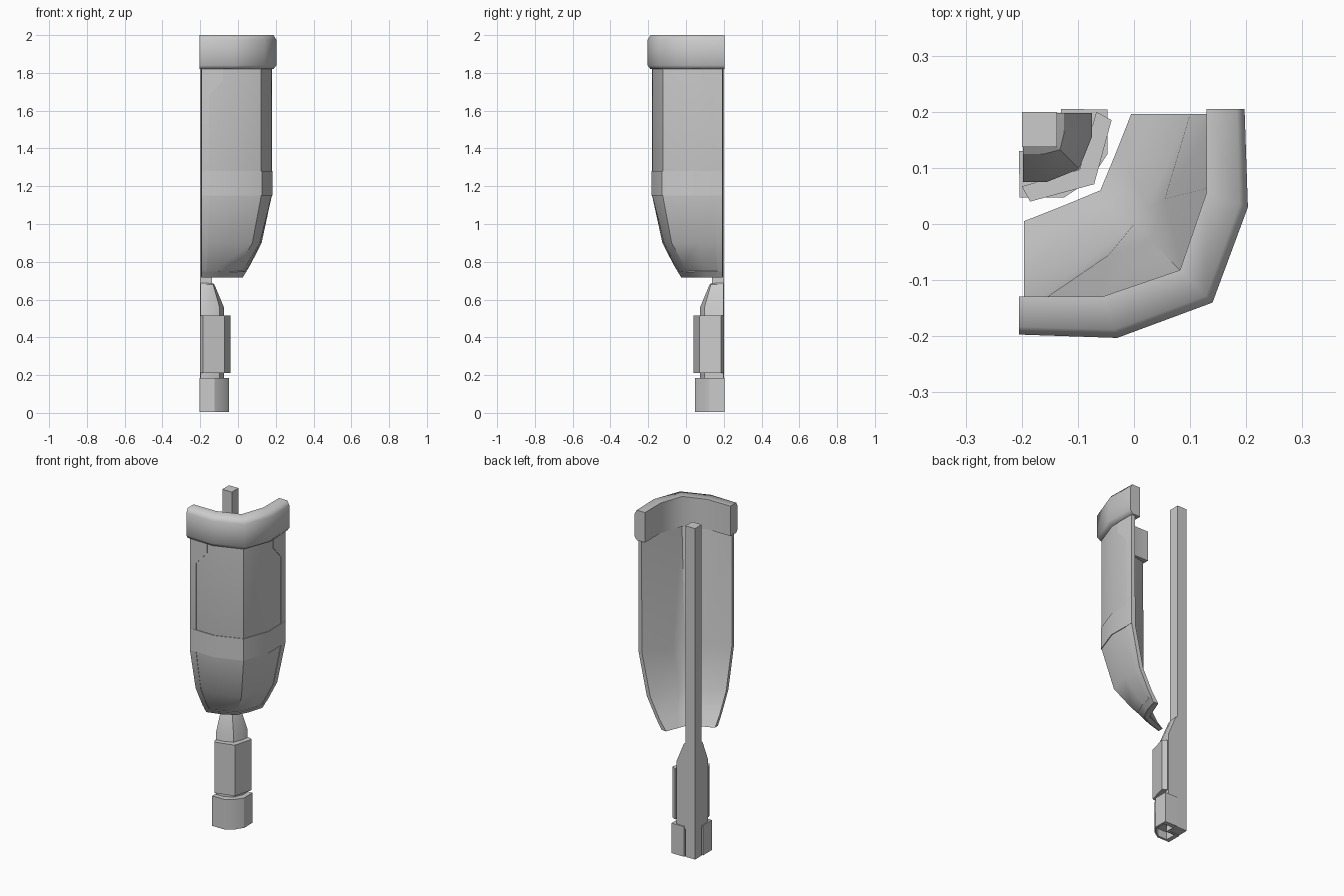
import bpy, bmesh, math
from mathutils import Vector

cube = bpy.data.objects.get("Cube")
if cube:
    bpy.data.objects.remove(cube)

grey = bpy.data.materials.new("mid grey")
grey.use_nodes = True
grey.diffuse_color = (0.6, 0.6, 0.6, 1)
grey.node_tree.nodes["Principled BSDF"].inputs["Base Color"].default_value = (0.6, 0.6, 0.6, 1)


def loft(name, rings, thick=0.0, smooth=30):
    """Skin closed rings into a capped solid, or open rings into a thin raised plate."""
    bm = bmesh.new()
    rows = [[bm.verts.new(p) for p in ring] for ring in rings]
    n = len(rows[0])
    for a, b in zip(rows, rows[1:]):
        for j in range(n - 1 if thick else n):
            k = (j + 1) % n
            bm.faces.new((a[j], a[k], b[k], b[j]))
    if not thick:
        bm.faces.new(rows[0])
        bm.faces.new(rows[-1])
        bmesh.ops.recalc_face_normals(bm, faces=bm.faces)
    mesh = bpy.data.meshes.new(name)
    bm.to_mesh(mesh)
    bm.free()
    mesh.materials.append(grey)
    ob = bpy.data.objects.new(name, mesh)
    bpy.context.collection.objects.link(ob)
    bpy.ops.object.select_all(action='DESELECT')
    ob.select_set(True)
    bpy.context.view_layer.objects.active = ob
    if thick:
        mod = ob.modifiers.new("thickness", 'SOLIDIFY')
        mod.thickness = thick
        mod.offset = 1
        bpy.ops.object.modifier_apply(modifier=mod.name)
    bpy.ops.object.shade_smooth_by_angle(angle=math.radians(smooth))


def flip(p):
    """Mirror a plan point across the diagonal."""
    return (-p[1], -p[0])


def mirrored(half, apex=None):
    mid = [(apex, -apex)] if apex is not None else []
    return half + mid + [flip(p) for p in reversed(half)]


def at(outline, z):
    return [(x, y, z) for x, y in outline]


def toward(outline, centre, f):
    return [tuple(Vector(p).lerp(Vector(centre), f)) for p in outline]


# Outer shield sections: height, plan outline from one end to the other
KEYS = [
    (0.72, mirrored([(-0.194, -0.022), (-0.11, 0.003)], -0.04)),
    (0.78, mirrored([(-0.194, -0.06), (-0.09, -0.045)], 0.01)),
    (0.90, mirrored([(-0.194, -0.122), (-0.06, -0.116)], 0.076)),
    (1.15, mirrored([(-0.194, -0.176), (-0.03, -0.178)], 0.123)),
    (1.84, mirrored([(-0.194, -0.176), (-0.03, -0.178)], 0.123)),
]

# Shallower inner sections at the same heights
INNER = [
    mirrored([(-0.196, 0.005), (-0.125, 0.033)], -0.06),
    mirrored([(-0.196, -0.038), (-0.1, 0.01)], -0.04),
    mirrored([(-0.196, -0.1), (-0.03, -0.025)], 0.0),
    mirrored([(-0.196, -0.155), (-0.045, -0.055)], 0.03),
    mirrored([(-0.196, -0.158), (-0.065, -0.135)], 0.09),
]


def section(z):
    for (z0, a), (z1, b) in zip(KEYS, KEYS[1:]):
        if z <= z1:
            f = (z - z0) / (z1 - z0)
            return [tuple(Vector(p).lerp(Vector(q), f)) for p, q in zip(a, b)]


# Curved shield with a raised belt and lower lip
loft("shield", [at(o + i[::-1], z) for (z, o), i in zip(KEYS, INNER)], smooth=45)
for name, z0, z1 in (("shield_belt", 1.15, 1.28), ("lower_lip", 0.72, 0.75)):
    loft(name, [at(section(z), z) for z in (z0, z1)], 0.004, 50)

# Raised rims along both ends, widening in a slant at the top
RIM = [(0.72, 0.3), (0.78, 0.28), (0.9, 0.25), (1.15, 0.25), (1.68, 0.25), (1.76, 0.7), (1.82, 0.7)]
for label in ("front_rim", "side_rim"):
    rows = []
    for z, width in RIM:
        o = section(z)
        pair = [o[0], tuple(Vector(o[0]).lerp(Vector(o[1]), width))]
        if label == "side_rim":
            pair = [flip(p) for p in reversed(pair)]
        rows.append(at(pair, z))
    loft(label, rows, 0.003, 40)

# Rounded collar over the shield
outer = mirrored([(-0.205, -0.197), (-0.03, -0.203)], 0.14)
inner = mirrored([(-0.205, -0.129), (-0.055, -0.129)], 0.082)
PROFILE = [(0, 1.82), (0.8, 1.82), (1, 1.84), (1, 1.975), (0.8, 2), (0, 2)]
loft("collar", [[(*Vector(i).lerp(Vector(o), f), z) for f, z in PROFILE]
                for i, o in zip(inner, outer)], smooth=75)

# Square post in the corner
post = [(-0.2, 0.2), (-0.2, 0.137), (-0.137, 0.137), (-0.137, 0.2)]
loft("post", [at(post, z) for z in (0.005, 1.99)])

# Tapered core around the post
core = mirrored([(-0.198, 0.075), (-0.155, 0.075)], -0.098) + [(-0.198, 0.198)]
tip = mirrored([(-0.198, 0.125), (-0.16, 0.125)], -0.132) + [(-0.198, 0.198)]
loft("tapered_core", [at(core, 0.17), at(core, 0.56), at(tip, 0.68),
                      at(toward(tip, (-0.198, 0.198), 0.2), 0.69)])

# Angled guard plate on the core
guard = mirrored([(-0.185, 0.04)], -0.071) + mirrored([(-0.2, 0.067)], -0.097)[::-1]
loft("guard_plate", [at(guard, z) for z in (0.21, 0.515)])

# Foot block wrapping the post, with a recessed underside
foot = mirrored([(-0.205, 0.13), (-0.204, 0.047), (-0.125, 0.047)], -0.078) + [(-0.13, 0.13)]
hollow = toward(foot, (-0.1, 0.1), 0.25)
loft("foot_block", [at(hollow, 0.05), at(hollow, 0.005), at(foot, 0.005), at(foot, 0.185)])
